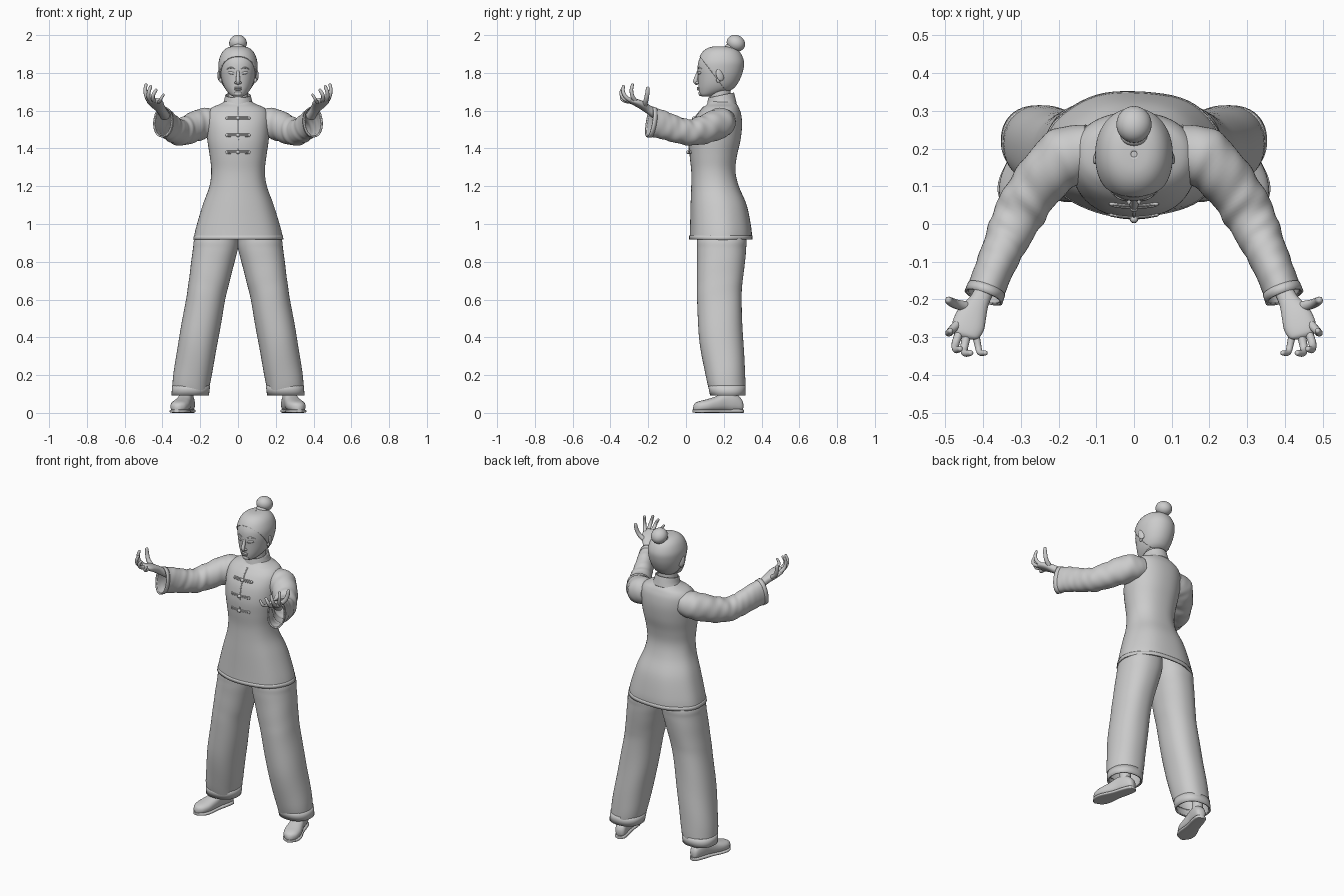
import bpy, bmesh, math
from math import sin, cos, pi
from mathutils import Vector, Matrix

if "Cube" in bpy.data.objects:
    bpy.data.objects.remove(bpy.data.objects["Cube"])


def finish(name, bm, mirror=False, thick=0):
    bmesh.ops.recalc_face_normals(bm, faces=bm.faces)
    me = bpy.data.meshes.new(name)
    bm.to_mesh(me)
    bm.free()
    ob = bpy.data.objects.new(name, me)
    bpy.context.collection.objects.link(ob)
    if thick:
        m = ob.modifiers.new("cloth", 'SOLIDIFY')
        m.thickness, m.offset = thick, -1
    if mirror:
        ob.modifiers.new("mirror", 'MIRROR').use_mirror_merge = False
    return ob


def spline(a, b, c, d, t):
    return 0.5 * (2 * b + (c - a) * t + (2 * a - 5 * b + 4 * c - d) * t * t + (3 * b - a - 3 * c + d) * t ** 3)


def loft(name, frames, n=40, p=2.0, step=5, ripple=None, thick=0, mirror=False):
    """Skin smooth superellipse rings; each frame is (centre, half axis, half axis)."""
    bm, rings, k = bmesh.new(), [], len(frames)
    for i in range((k - 1) * step + 1):
        s = min(i // step, k - 2)
        q = [frames[max(0, min(k - 1, s + o))] for o in (-1, 0, 1, 2)]
        c, u, v = [spline(*[f[j] for f in q], i / step - s) for j in range(3)]
        ring = []
        for a in range(n):
            a = 2 * pi * a / n
            r = ripple(i / ((k - 1) * step), a) if ripple else 1
            x = math.copysign(abs(cos(a)) ** (2 / p), cos(a)) * r
            y = math.copysign(abs(sin(a)) ** (2 / p), sin(a)) * r
            ring.append(bm.verts.new(c + u * x + v * y))
        rings.append(ring)
    for r0, r1 in zip(rings, rings[1:]):
        for j in range(n):
            bm.faces.new((r0[j], r0[(j + 1) % n], r1[(j + 1) % n], r1[j]))
    if not thick:
        bm.faces.new(rings[0])
        bm.faces.new(rings[-1])
    return finish(name, bm, mirror, thick)


def stack(rows, tilt=0, grow=0):
    """Horizontal rings from (z, x0, x1, y0, y1)."""
    return [(Vector(((a + b) / 2, (c + d) / 2, z)), Vector(((b - a) / 2 + grow, 0, 0)),
             Vector((0, (d - c) / 2 + grow, tilt))) for z, a, b, c, d in rows]


def path(rows, ref=(0, 0, 1)):
    """Rings across a path from (x, y, z, half width, half height)."""
    pts, out = [Vector(r[:3]) for r in rows], []
    for i, r in enumerate(rows):
        t = (pts[min(i + 1, len(pts) - 1)] - pts[max(i - 1, 0)]).normalized()
        u = t.cross(Vector(ref)).normalized()
        out.append((pts[i], u * r[3], u.cross(t) * r[4]))
    return out


def tube(name, pts, radii, mirror=False, n=12, ref=(1, 0, 0)):
    tip = Vector(pts[-1]) + (Vector(pts[-1]) - Vector(pts[-2])).normalized() * radii[-1] * 0.8
    rows = [(*q, r, r) for q, r in zip(pts, radii)] + [(*tip, radii[-1] * .25, radii[-1] * .25)]
    return loft(name, path(rows, ref), n=n, step=4, mirror=mirror)


def blob(name, loc, size, rot=(0, 0, 0), mirror=False):
    bm = bmesh.new()
    bmesh.ops.create_uvsphere(bm, u_segments=24, v_segments=16, radius=1)
    m = Matrix.Translation(loc)
    for ax, r in zip("XYZ", rot):
        m = m @ Matrix.Rotation(math.radians(r), 4, ax)
    bm.transform(m @ Matrix.Diagonal((*size, 1)))
    return finish(name, bm, mirror)


# Jacket body, flared at the hem
sym = lambda rows: [(z, -r, r, a, b) for z, r, a, b in rows]
jacket = loft("jacket", stack(sym([
    (.92, .237, .02, .35), (.98, .224, .022, .346), (1.1, .188, .025, .322), (1.2, .152, .028, .28),
    (1.28, .142, .028, .262), (1.36, .15, .02, .27), (1.44, .162, .016, .288), (1.52, .168, .03, .297),
    (1.58, .164, .06, .292), (1.615, .14, .09, .28), (1.635, .095, .112, .268), (1.65, .07, .12, .255)])),
    n=64, p=2.2, thick=.008,
    ripple=lambda t, a: 1 + .010 * sin(7 * a + 1) * (1 - t) ** 2 + .005 * sin(30 * t + 3 * a) * t * (1 - t))
hem = loft("jacket_hem", stack(sym([(.918, .238, .019, .352), (.94, .234, .019, .351)]), grow=.001),
           n=64, p=2.2, step=2, thick=.008, ripple=lambda t, a: 1 + .009 * sin(7 * a + 1))

# Stand collar and neck
loft("collar", stack(sym([(1.625, .086, .108, .268), (1.65, .075, .112, .262), (1.682, .068, .118, .254)]),
                     tilt=.014), n=40, thick=.008)
loft("neck", stack(sym([(1.6, .06, .125, .24), (1.66, .055, .125, .238), (1.75, .052, .12, .235)])))

# Sleeves with wrinkles and wide cuffs
arm = [(.11, .2, 1.545, .066, .066), (.18, .18, 1.535, .079, .079), (.255, .105, 1.503, .07, .076),
       (.308, .02, 1.485, .066, .069), (.345, -.06, 1.503, .056, .07), (.375, -.13, 1.527, .051, .075),
       (.397, -.188, 1.54, .05, .08)]
loft("sleeve", path(arm), n=40, p=2.1, step=10, thick=.006, mirror=True,
     ripple=lambda t, a: 1 + (.028 * sin(44 * t + 2.5 * sin(a)) + .014 * sin(71 * t + 3 * a)) * sin(pi * t ** .8))
loft("sleeve_cuff", path([(.391, -.172, 1.537, .052, .081), (.399, -.194, 1.541, .053, .083)]),
     n=40, p=2.1, step=2, thick=.006, mirror=True)

# Trouser legs
loft("trouser_leg", stack([
    (1.0, -.004, .19, .08, .30), (.92, -.004, .23, .06, .32), (.87, .0, .238, .058, .318),
    (.8, .018, .248, .058, .312), (.7, .044, .261, .058, .3), (.6, .068, .276, .06, .295),
    (.4, .102, .311, .07, .303), (.2, .138, .341, .103, .314), (.095, .158, .349, .13, .311)]),
    n=48, p=2.25, step=6, thick=.007, mirror=True,
    ripple=lambda t, a: 1 + .014 * t * sin(3 * a + 9 * t) + .01 * t * t * sin(38 * t + 2 * a))
loft("trouser_cuff", stack([(.145, .15, .345, .12, .312), (.092, .157, .35, .13, .312)], grow=.003),
     n=48, p=2.25, step=2, thick=.007, mirror=True)

# Shoes, toes turned outward
heel, toe = Vector((.252, .3, 0)), Vector((.325, .04, 0))
fwd = (toe - heel).normalized()
side = Vector((-fwd.y, fwd.x, 0))


def foot(rows):
    return [(heel + fwd * s + Vector((0, 0, z0 + h / 2)), side * w, Vector((0, 0, h / 2))) for s, w, z0, h in rows]


loft("shoe", foot([(0, .014, .02, .035), (.012, .028, .008, .07), (.05, .035, .006, .1), (.1, .038, .008, .1),
                   (.15, .045, .006, .08), (.2, .05, .005, .066), (.24, .042, .005, .056),
                   (.262, .024, .008, .042), (.27, .008, .015, .02)]), n=28, p=2.4, mirror=True)
loft("shoe_sole", foot([(-.003, .012, 0, .018), (.012, .031, 0, .02), (.06, .038, 0, .02), (.12, .04, 0, .018),
                        (.2, .053, 0, .018), (.245, .043, 0, .018), (.273, .012, .002, .016)]),
     n=28, p=4, mirror=True)
tube("ankle", [heel + fwd * .06 + Vector((0, 0, z)) for z in (.06, .13, .3)], (.034, .032, .04), True, 24)

# Hands, palms up with curled fingers
loft("palm", path([(.385, -.15, 1.57, .027, .023), (.408, -.2, 1.607, .026, .022), (.427, -.235, 1.63, .038, .021),
                   (.439, -.268, 1.645, .043, .018), (.447, -.293, 1.654, .036, .014),
                   (.449, -.302, 1.657, .02, .006)]), n=24, p=2.3, mirror=True)
fingers = {
    "thumb": [(.44, -.22, 1.627), (.473, -.212, 1.655), (.488, -.205, 1.69), (.492, -.202, 1.72)],
    "index_finger": [(.465, -.262, 1.645), (.485, -.283, 1.675), (.491, -.289, 1.71), (.487, -.283, 1.738)],
    "middle_finger": [(.46, -.28, 1.648), (.473, -.316, 1.67), (.472, -.333, 1.7), (.461, -.331, 1.73)],
    "ring_finger": [(.442, -.288, 1.65), (.45, -.326, 1.662), (.448, -.342, 1.685), (.433, -.342, 1.71)],
    "little_finger": [(.422, -.28, 1.645), (.414, -.322, 1.65), (.408, -.341, 1.663), (.394, -.342, 1.685)]}
for name, pts in fingers.items():
    k = 1.2 if name == "thumb" else .85 if name == "little_finger" else 1
    tube(name, pts, [r * k for r in (.012, .0105, .0095, .0075)], True)

# Head
skull = sym([(1.674, .022, .085, .13), (1.685, .042, .073, .17), (1.71, .064, .067, .235),
             (1.74, .079, .065, .265), (1.78, .09, .063, .286), (1.82, .096, .061, .298),
             (1.86, .096, .066, .301), (1.9, .083, .085, .286), (1.925, .063, .11, .262),
             (1.938, .036, .142, .228), (1.941, .002, .183, .187)])
head = loft("head", stack(skull), n=48, p=2.1)

# Hair cap, trimmed along a slanted hairline, with a bun
hair = loft("hair", stack(skull, grow=.006), n=48, p=2.1, thick=.008)
bm = bmesh.new()
bm.from_mesh(hair.data)
bmesh.ops.bisect_plane(bm, geom=bm.verts[:] + bm.edges[:] + bm.faces[:], plane_co=(0, .07, 1.89),
                       plane_no=(0, .17, .13), clear_inner=True)
bm.to_mesh(hair.data)
bm.free()
blob("hair_bun", (0, .264, 1.957), (.047, .05, .043), (-25, 0, 0))
blob("bun_tie", (0, .238, 1.925), (.038, .036, .022), (-40, 0, 0))

# Face and ears
bpy.context.view_layer.update()


def front(ob, x, z, out=0):
    hit, loc, _, _ = ob.ray_cast(Vector((x, -2, z)), Vector((0, 1, 0)))
    return Vector((x, (loc.y if hit else .06) - out, z))


tube("nose", [(0, .068, 1.815), (0, .058, 1.785), (0, .05, 1.757), (0, .056, 1.744)], (.007, .009, .012, .01), n=16)
blob("nostril", (.011, .06, 1.748), (.008, .01, .007), mirror=True)
blob("upper_lip", (0, .066, 1.721), (.022, .009, .005))
blob("lower_lip", (0, .067, 1.712), (.018, .009, .006))
blob("chin", (0, .078, 1.691), (.022, .012, .014))
blob("eyelid", front(head, .036, 1.8, -.003), (.019, .007, .008), (0, -6, 20), True)
tube("eye_line", [front(head, x, z, .003) for x, z in ((.018, 1.796), (.035, 1.794), (.053, 1.8))],
     (.0015, .0025, .0015), True, 8, (0, 0, 1))
tube("eyebrow", [front(head, x, z, 0) for x, z in ((.016, 1.82), (.038, 1.828), (.06, 1.82))],
     (.002, .004, .002), True, 8, (0, 0, 1))
blob("ear", (.096, .18, 1.79), (.01, .022, .034), (14, 0, 25), True)
blob("ear_lobe", (.092, .172, 1.762), (.008, .012, .014), mirror=True)

# Front closure and knotted cord fastenings
tube("front_seam", [front(jacket, 0, z, 0) for z in (1.62, 1.56, 1.47, 1.38)], [.004] * 4, n=8)
for z in (1.56, 1.47, 1.38):
    blob("knot_button", front(jacket, 0, z, .006), (.011, .01, .01))
    for dz in (-.004, .004):
        tube("fastening_cord", [front(jacket, x, z + dz, .002) for x in (.005, .03, .056)], [.004] * 3, True, 8, (0, 0, 1))
    blob("cord_end", front(jacket, .058, z, .001), (.008, .006, .009), mirror=True)

# Smooth shading with sharp rims
for ob in bpy.context.scene.objects:
    ob.select_set(True)
bpy.context.view_layer.objects.active = head
bpy.ops.object.shade_smooth_by_angle(angle=math.radians(45))
